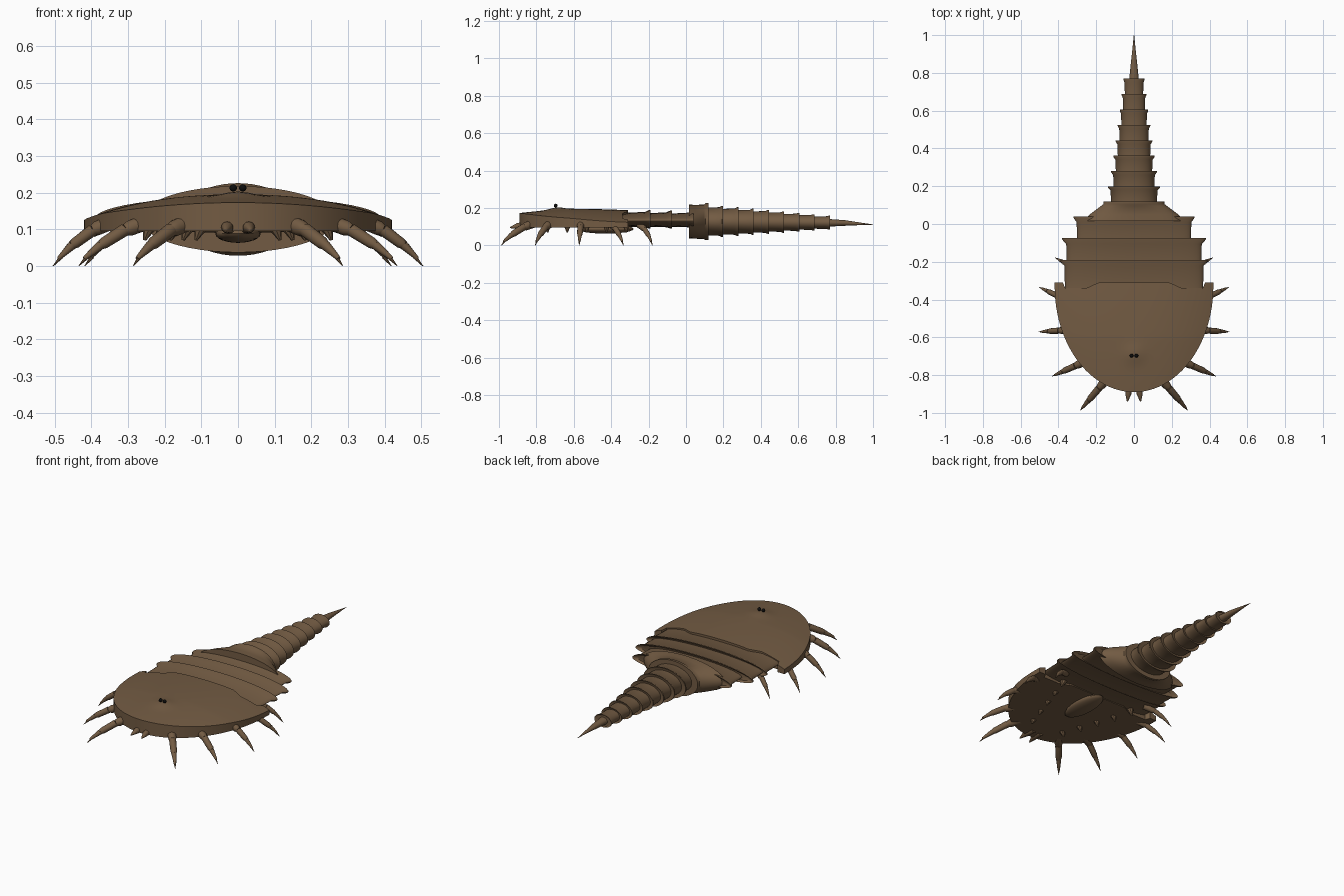
import bpy, bmesh, math
from mathutils import Vector

if "Cube" in bpy.data.objects:
    bpy.data.objects.remove(bpy.data.objects["Cube"], do_unlink=True)


def material(name, colour):
    mat = bpy.data.materials.new(name)
    mat.use_nodes = True
    mat.diffuse_color = colour
    mat.node_tree.nodes["Principled BSDF"].inputs["Base Color"].default_value = colour
    return mat


SHELL = material("shell brown", (0.17, 0.105, 0.056, 1))
BLACK = material("eye black", (0.004, 0.004, 0.004, 1))


def finish(bm, name, mat=SHELL, angle=40):
    bmesh.ops.recalc_face_normals(bm, faces=bm.faces)
    mesh = bpy.data.meshes.new(name)
    bm.to_mesh(mesh)
    bm.free()
    mesh.materials.append(mat)
    obj = bpy.data.objects.new(name, mesh)
    bpy.context.collection.objects.link(obj)
    bpy.ops.object.select_all(action="DESELECT")
    obj.select_set(True)
    bpy.context.view_layer.objects.active = obj
    bpy.ops.object.shade_smooth_by_angle(angle=math.radians(angle))
    return obj


def bridge(bm, rings):
    """Skin closed rings of points and cap both ends."""
    loops = [[bm.verts.new(p) for p in ring] for ring in rings]
    n = len(loops[0])
    for a, b in zip(loops, loops[1:]):
        for i in range(n):
            j = (i + 1) % n
            bm.faces.new((a[i], a[j], b[j], b[i]))
    bm.faces.new(loops[0])
    bm.faces.new(loops[-1])


def body_ring(y, width, top, bottom, mid, n=48):
    """Cross-section with its own upper and lower bulge."""
    ring = []
    for i in range(n):
        t = 2 * math.pi * i / n
        s = math.sin(t)
        ring.append((width * math.cos(t), y, mid + s * (top - mid if s > 0 else mid - bottom)))
    return ring


def loft(name, sections):
    bm = bmesh.new()
    bridge(bm, [body_ring(*s) for s in sections])
    return finish(bm, name)


def tube(bm, points, radii, n=12):
    """Tapered tube along a path."""
    rings = []
    pts = [Vector(p) for p in points]
    for i, p in enumerate(pts):
        d = (pts[min(i + 1, len(pts) - 1)] - pts[max(i - 1, 0)]).normalized()
        u = d.cross(Vector((0, 0, 1))).normalized()
        v = d.cross(u)
        rings.append([p + radii[i] * (u * math.cos(a) + v * math.sin(a))
                      for a in (2 * math.pi * k / n for k in range(n))])
    bridge(bm, rings)


def ball(name, centre, size, mat=SHELL):
    bm = bmesh.new()
    bmesh.ops.create_uvsphere(bm, u_segments=20, v_segments=12, radius=1)
    for v in bm.verts:
        v.co = Vector(centre) + Vector(a * b for a, b in zip(v.co, size))
    return finish(bm, name, mat)


# Head shield: domed grid with a notched rear edge and a vertical rim
W, L, YC = 0.42, 0.56, -0.33


def shield_height(x, y):
    u, v = x / W, min(y - YC, 0) / L
    r = math.hypot(u, v)
    side = (u / r) ** 2 if r > 0 else 0
    bump = 0.012 * math.exp(-(x / 0.05) ** 2 - ((y + 0.69) / 0.05) ** 2)
    return 0.2 - r ** 2.5 * (0.027 + 0.038 * side) - 0.012 * max(0, (y + 0.6) / 0.3) + bump


def rear_edge(x):
    x = abs(x)
    if x > 0.365:
        return -0.31
    return -0.31 - 0.03 * min(max((x - 0.19) / 0.06, 0), 1)


bm = bmesh.new()
cols, rows = 48, 28
grid = []
for i in range(cols + 1):
    s = math.sin(math.pi * (i / cols - 0.5))
    x = W * s
    front = YC - L * math.sqrt(max(0, 1 - s * s))
    back = rear_edge(x)
    ys = [front + (back - front) * j / rows for j in range(rows + 1)]
    grid.append([bm.verts.new((x, y, shield_height(x, y))) for y in ys])
for a, b in zip(grid, grid[1:]):
    for j in range(rows):
        bm.faces.new((a[j], b[j], b[j + 1], a[j + 1]))
border = [e for e in bm.edges if e.is_boundary]
rim = bmesh.ops.extrude_edge_only(bm, edges=border)["geom"]
for v in rim:
    if isinstance(v, bmesh.types.BMVert):
        v.co.z = 0.096
bmesh.ops.contextual_create(bm, geom=[e for e in bm.edges if e.is_boundary])
finish(bm, "head_shield")

# Abdomen plates, each flaring into a raised rear lip
for i, (y0, y1, w0, w1) in enumerate([(-0.36, -0.19, 0.365, 0.39),
                                      (-0.22, -0.075, 0.355, 0.38),
                                      (-0.1, 0.04, 0.3, 0.32)]):
    top = 0.183 - 0.002 * i
    loft(f"abdomen_plate_{i + 1}", [
        (y0, w0, top - 0.01, 0.1, 0.13),
        (y1 - 0.03, w0 + 0.004, top - 0.004, 0.097, 0.13),
        (y1 - 0.008, w1, top + 0.006, 0.09, 0.13),
        (y1, w1, top + 0.006, 0.09, 0.13),
        (y1 - 0.012, w1 - 0.025, top - 0.01, 0.1, 0.13)])

# Swollen collar between abdomen and tail
loft("tail_collar", [(0.015, 0.265, 0.218, 0.037, 0.128),
                     (0.05, 0.235, 0.217, 0.036, 0.128),
                     (0.095, 0.175, 0.218, 0.034, 0.128),
                     (0.105, 0.162, 0.226, 0.028, 0.128),
                     (0.12, 0.16, 0.226, 0.028, 0.128)])

# Tail rings, shrinking toward the tip
COUNT, STEP = 8, 0.0815
for i in range(COUNT):
    t = i / (COUNT - 1)
    y = 0.117 + i * STEP
    w = 0.137 - 0.082 * t ** 0.85
    h = 0.084 - 0.047 * t
    mid = 0.128 - 0.006 * t
    sections = []
    for f, k in ((-0.1, 0.88), (0.75, 0.91), (0.92, 1), (1, 1), (0.93, 0.85)):
        sections.append((y + f * STEP, w * k, mid + h * k, mid - h * k, mid))
    loft(f"tail_ring_{i + 1}", sections)

# Tail spike
loft("tail_spike", [(0.75, 0.027, 0.142, 0.1, 0.121), (0.85, 0.017, 0.135, 0.105, 0.12),
                    (0.94, 0.007, 0.121, 0.109, 0.115), (1.0, 0.001, 0.112, 0.11, 0.111)])

# Legs: three jointed pieces and a small claw, with a hip spine below
LEGS = [((0.11, -0.78, 0.13), (0.275, -0.975, 0.02)),
        ((0.22, -0.71, 0.13), (0.42, -0.80, 0.02)),
        ((0.32, -0.56, 0.13), (0.49, -0.57, 0.02)),
        ((0.34, -0.41, 0.12), (0.49, -0.34, 0.02)),
        ((0.28, -0.25, 0.11), (0.405, -0.185, 0.02))]
for side, label in ((1, "left"), (-1, "right")):
    for i, (root, tip) in enumerate(LEGS):
        a, b = (Vector((p[0] * side, p[1], p[2])) for p in (root, tip))
        size = 1 - 0.07 * i
        bm = bmesh.new()
        joints = []
        for f in (0, 0.45, 0.78, 1):
            joints.append(a.lerp(b, f) + Vector((0, 0, 0.07 * f * (1 - f))))
        for k, (r0, r1) in enumerate(((0.024, 0.021), (0.019, 0.016), (0.014, 0.007))):
            p, q = joints[k], joints[k + 1]
            tube(bm, [p, p.lerp(q, 0.85), q], [r0 * size, r1 * size * 1.08, r1 * size * 0.8])
        out = (b - a).normalized()
        claw = b + out * 0.018
        claw.z = 0
        tube(bm, [b - out * 0.01, claw], [0.006, 0.001], 6)
        finish(bm, f"{label}_leg_{i + 1}")

        bm = bmesh.new()
        x, y = 0.1 + 0.035 * i, -0.74 + 0.105 * i
        tube(bm, [(side * x, y, 0.11), (side * (x + 0.015), y, 0.07)], [0.02, 0.004], 8)
        finish(bm, f"{label}_hip_spine_{i + 1}")

    # Front feelers below the rim
    bm = bmesh.new()
    tube(bm, [(side * 0.025, -0.83, 0.105), (side * 0.03, -0.9, 0.105), (side * 0.035, -0.94, 0.095)],
         [0.018, 0.016, 0.003])
    finish(bm, f"{label}_feeler")

    # Eyes on the crown and at the front rim
    ball(f"{label}_crown_eye", (side * 0.013, -0.697, 0.213), (0.01, 0.01, 0.01), BLACK)
    for k in range(2):
        ball(f"{label}_rim_eye_{k + 1}", (side * (0.135 + 0.014 * k), -0.838 + 0.008 * k, 0.164 - 0.002 * k),
             (0.009, 0.008, 0.007), BLACK)

# Mouth plate under the body
ball("mouth_plate", (0, -0.43, 0.088), (0.062, 0.15, 0.025))
